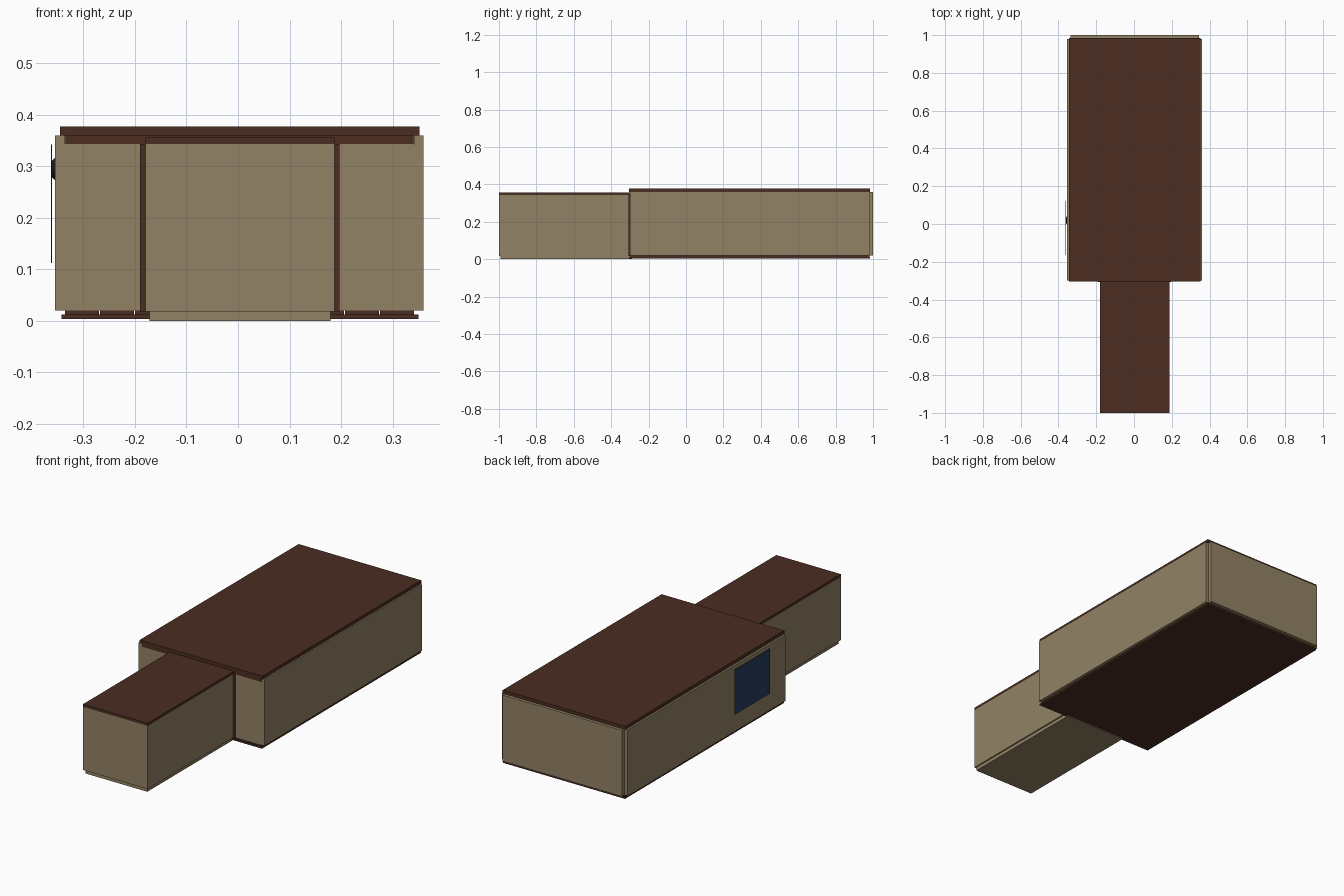
import bpy
import bmesh
from mathutils import Matrix

cube = bpy.data.objects.get("Cube")
if cube:
    bpy.data.objects.remove(cube, do_unlink=True)


def material(name, rgb):
    mat = bpy.data.materials.new(name)
    mat.use_nodes = True
    colour = (*rgb, 1)
    mat.diffuse_color = colour
    mat.node_tree.nodes["Principled BSDF"].inputs["Base Color"].default_value = colour
    return mat


TAN = material("tan_wall", (0.29, 0.225, 0.13))
BROWN = material("dark_brown_wood", (0.07, 0.026, 0.016))
BLUE = material("navy_panel", (0.02, 0.045, 0.12))
DARK = material("black_metal", (0.012, 0.012, 0.014))


def finish(name, bm, mat):
    mesh = bpy.data.meshes.new(name)
    bm.to_mesh(mesh)
    bm.free()
    mesh.materials.append(mat)
    obj = bpy.data.objects.new(name, mesh)
    bpy.context.collection.objects.link(obj)
    return obj


def box(name, x, y, z, mat):
    """Box given by its (low, high) range on each axis."""
    bm = bmesh.new()
    bmesh.ops.create_cube(bm, size=1)
    for v in bm.verts:
        v.co = [r[0] if c < 0 else r[1] for c, r in zip(v.co, (x, y, z))]
    return finish(name, bm, mat)


# Main hall walls, leaving small notches at the back corners
box("hall_right_wall", (-0.355, -0.336), (-0.3, 0.98), (0.02, 0.36), TAN)
box("hall_left_wall", (0.343, 0.36), (-0.3, 0.98), (0.02, 0.36), TAN)
box("hall_back_wall", (-0.336, 0.343), (0.98, 1.0), (0.02, 0.36), TAN)
box("hall_front_wall_right", (-0.336, -0.19), (-0.3, -0.282), (0.02, 0.343), TAN)
box("hall_front_wall_left", (0.197, 0.343), (-0.3, -0.282), (0.02, 0.343), TAN)

# Hall roof and ceiling
box("hall_roof", (-0.345, 0.352), (-0.305, 0.985), (0.36, 0.377), BROWN)
box("hall_ceiling", (-0.335, 0.341), (-0.3, 0.98), (0.343, 0.36), BROWN)

# Hall floor: base slab with a row of planks
box("hall_floor_base", (-0.343, 0.35), (-0.305, 0.985), (0.004, 0.012), BROWN)
PLANKS = 10
step = 0.68 / PLANKS
for i in range(PLANKS):
    x0 = -0.336 + i * step
    box(f"floor_plank_{i + 1}", (x0, x0 + step - 0.002), (-0.3, 0.98), (0.012, 0.02), BROWN)

# Doorway trim where the corridor meets the hall
box("door_trim_right", (-0.19, -0.18), (-0.307, -0.282), (0.018, 0.343), BROWN)
box("door_trim_left", (0.187, 0.197), (-0.307, -0.282), (0.018, 0.343), BROWN)
box("door_trim_top", (-0.18, 0.187), (-0.307, -0.282), (0.343, 0.356), BROWN)

# Corridor
box("corridor_floor", (-0.172, 0.18), (-0.993, -0.29), (0.0, 0.018), TAN)
box("corridor_right_wall", (-0.18, -0.168), (-1.0, -0.29), (0.018, 0.343), TAN)
box("corridor_left_wall", (0.175, 0.187), (-1.0, -0.29), (0.018, 0.343), TAN)
box("corridor_front_wall", (-0.168, 0.175), (-1.0, -0.985), (0.018, 0.343), TAN)
box("corridor_roof", (-0.18, 0.187), (-1.0, -0.29), (0.343, 0.357), BROWN)

# Hanging panel on the side wall, with its round mount
box("wall_panel", (-0.3625, -0.361), (-0.165, 0.122), (0.112, 0.342), BLUE)
bm = bmesh.new()
bmesh.ops.create_cone(bm, cap_ends=True, segments=16, radius1=0.022, radius2=0.016,
                      depth=0.006, matrix=Matrix.Translation((-0.358, 0.02, 0.295))
                      @ Matrix.Rotation(-1.5708, 4, "Y"))
finish("panel_mount", bm, DARK)
